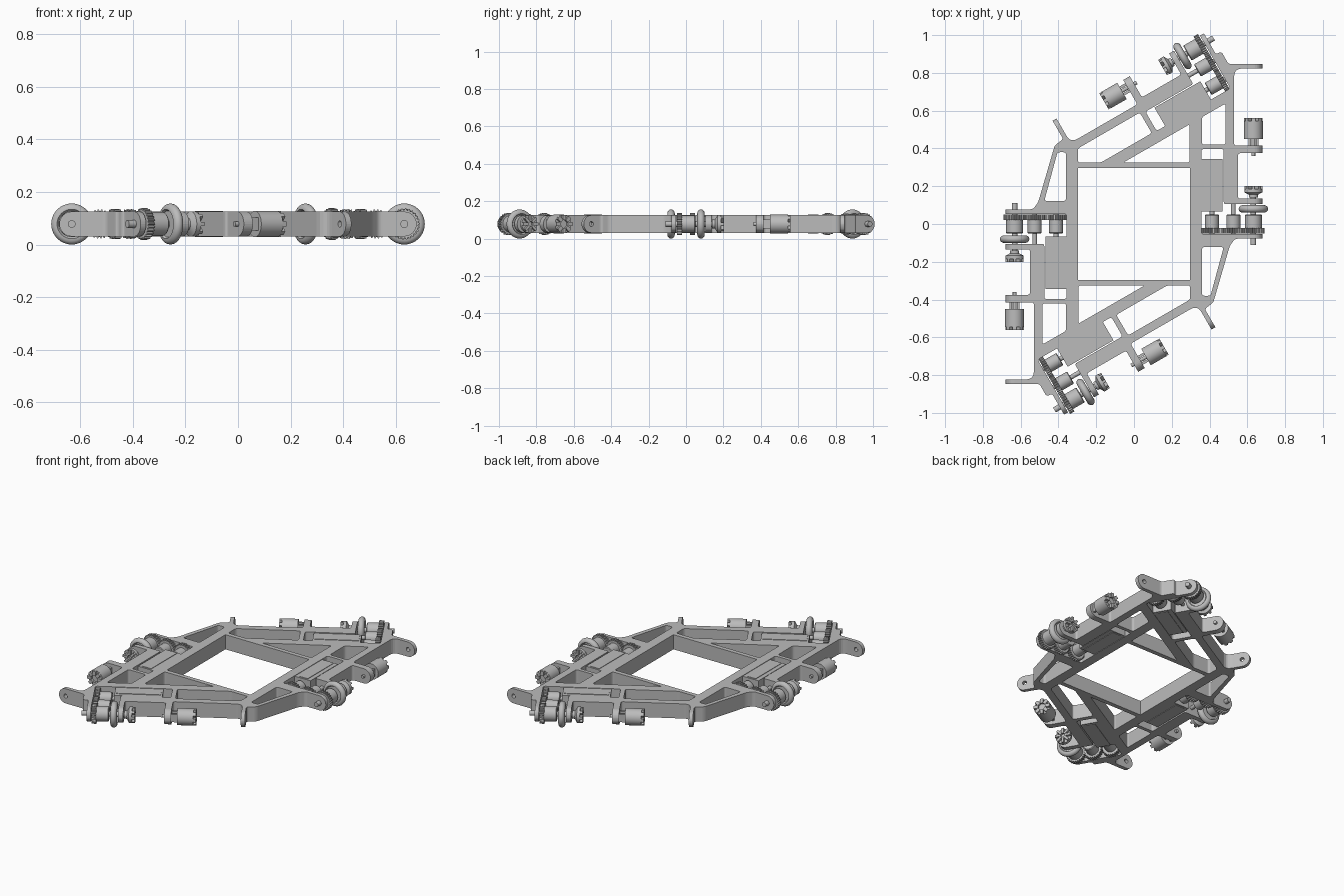
import bpy, bmesh
from math import pi, cos, sin
from mathutils import Matrix, Vector

if "Cube" in bpy.data.objects:
    bpy.data.objects.remove(bpy.data.objects["Cube"], do_unlink=True)

ZC = 0.078     # height of every axle
HALF = 0.047   # half height of the frame
A, B, C = 0.413, 0.526, 0.632   # axle positions across a drive unit

grey = bpy.data.materials.new("machine_grey")
grey.use_nodes = True
grey.diffuse_color = (0.5, 0.5, 0.5, 1)
grey.node_tree.nodes["Principled BSDF"].inputs["Base Color"].default_value = (0.5, 0.5, 0.5, 1)

# four drive units: two on the sides, two on the slanted ends
HALF_TURN = Matrix.Rotation(pi, 4, 'Z')
SLANT = Matrix.Translation((0.642, 0.382, 0)) @ Matrix.Rotation(2 * pi / 3, 4, 'Z')
UNITS = {"left": Matrix(), "back": SLANT, "right": HALF_TURN, "front": HALF_TURN @ SLANT}


def place(name, mesh, everywhere=True):
    """Link a mesh once, or once per drive unit."""
    if not mesh.materials:
        mesh.materials.append(grey)
    for unit, mat in (UNITS.items() if everywhere else [("", Matrix())]):
        ob = bpy.data.objects.new(f"{unit}_{name}".strip("_"), mesh)
        bpy.context.collection.objects.link(ob)
        ob.matrix_world = mat


def from_bmesh(name, bm):
    bmesh.ops.recalc_face_normals(bm, faces=bm.faces)
    for f in bm.faces:
        f.smooth = True
    for e in bm.edges:
        e.smooth = e.is_manifold and e.calc_face_angle(0) < 0.6
    mesh = bpy.data.meshes.new(name)
    bm.to_mesh(mesh)
    bm.free()
    place(name, mesh)


def rounded(points, r=0.014):
    """Round the corners; a third value on a point sets its own radius."""
    out, n = [], len(points)
    for i, p in enumerate(points):
        c = Vector(p[:2])
        a, b = Vector(points[i - 1][:2]) - c, Vector(points[(i + 1) % n][:2]) - c
        d = min(p[2] if len(p) > 2 else r, a.length * 0.48, b.length * 0.48)
        if d < 0.001:
            out.append(c)
            continue
        a, b = c + a.normalized() * d, c + b.normalized() * d
        for k in range(6):
            t = k / 5
            out.append(a * (1 - t) ** 2 + c * 2 * t * (1 - t) + b * t * t)
    return out


def plate(name, loops, half, matrix):
    """Flat profile with holes, extruded to a mesh."""
    cu = bpy.data.curves.new(name, 'CURVE')
    cu.dimensions, cu.fill_mode, cu.extrude = '2D', 'BOTH', half
    for loop in loops:
        sp = cu.splines.new('POLY')
        sp.points.add(len(loop) - 1)
        for q, p in zip(sp.points, loop):
            q.co = (p[0], p[1], 0, 1)
        sp.use_cyclic_u = True
    ob = bpy.data.objects.new(name + "_profile", cu)
    bpy.context.collection.objects.link(ob)
    mesh = bpy.data.meshes.new_from_object(ob.evaluated_get(bpy.context.evaluated_depsgraph_get()))
    bpy.data.objects.remove(ob, do_unlink=True)
    mesh.transform(matrix)
    for f in mesh.polygons:
        f.use_smooth = False
    return mesh


def turned(name, x, profile, n=32, teeth=0, depth=0.0):
    """Solid of revolution about a y axle; teeth are cut by alternating radii."""
    bm = bmesh.new()
    n = teeth * 4 if teeth else n
    rings = []
    for y, r in profile:
        ring = []
        for i in range(n):
            rr = r - depth if teeth and i % 4 > 1 else r
            a = 2 * pi * i / n
            ring.append(bm.verts.new((x + rr * cos(a), y, ZC + rr * sin(a))))
        rings.append(ring)
    for lo, hi in zip(rings, rings[1:]):
        for i in range(n):
            j = (i + 1) % n
            bm.faces.new((lo[i], lo[j], hi[j], hi[i]))
    bm.faces.new(rings[0])
    bm.faces.new(rings[-1])
    from_bmesh(name, bm)


def boxes(name, items):
    """Boxes given as (size, centre, turn about the coupling axle)."""
    bm = bmesh.new()
    for size, centre, turn in items:
        hub = Matrix.Translation((C, 0, ZC))
        m = hub @ Matrix.Rotation(turn, 4, 'Y') @ Matrix.Translation(centre) @ Matrix.Diagonal((*size, 1))
        bmesh.ops.create_cube(bm, size=1, matrix=m)
    from_bmesh(name, bm)


def moved(points, m):
    return [((m @ Vector((p[0], p[1], 0))).xy.to_tuple() + tuple(p[2:])) for p in points]


# outer edge of one unit: gear bay, motor slot, then the lug arms
edge = [(0.6, -0.078, 0), (0.6, -0.054, 0), (0.357, -0.054), (0.357, 0.397), (0.475, 0.397),
        (0.475, 0.105), (0.6, 0.105, 0), (0.6, 0.135, 0), (0.55, 0.135), (0.55, 0.375),
        (0.6, 0.375, 0), (0.6, 0.415, 0), (0.53, 0.415), (0.53, 0.823, 0.06),
        (0.62, 0.823, 0), (0.62, 0.847, 0)]
strut = [(0.375, -0.45), (0.42, -0.415), (0.507, -0.116), (0.535, -0.078)]
stop = [(0.473, -0.11), (0.55, -0.11), (0.55, -0.078)]
half_edge = strut + edge + moved(stop + edge, SLANT)

# openings in the frame
holes = [
    [(0.36, 0.42), (0.485, 0.42), (0.485, 0.638), (0.36, 0.566)],
    [(0.36, -0.122), (0.475, -0.122), (0.405, -0.38), (0.36, -0.38)],
    [(0.094, 0.481), (0.031, 0.59), (-0.297, 0.4), (-0.297, 0.325), (-0.176, 0.325)],
    [(-0.057, 0.325), (0.295, 0.325), (0.295, 0.528)],
]
window = [(s * 0.297, t * 0.297) for s, t in ((-1, -1), (1, -1), (1, 1), (-1, 1))]
loops = [rounded(half_edge + moved(half_edge, HALF_TURN)), window]
for h in holes:
    loops += [rounded(h), rounded(moved(h, HALF_TURN))]
place("frame", plate("frame", loops, HALF, Matrix.Translation((0, 0, ZC))), False)


# upright lugs with round ends
def lug(name, y0, y1, bore):
    end = [(C + HALF * cos(a), HALF * sin(a)) for a in (pi * (k / 16 - 0.5) for k in range(17))]
    shapes = [[(0.595, HALF)] + [(0.595, -HALF)] + end]
    if bore:
        shapes.append([(C + bore * cos(k * pi / 8), bore * sin(k * pi / 8)) for k in range(16)])
    m = Matrix.Translation((0, (y0 + y1) / 2, ZC)) @ Matrix.Rotation(pi / 2, 4, 'X')
    place(name, plate(name, shapes, (y1 - y0) / 2, m))


lug("gear_lug", -0.078, -0.054, 0)
lug("wheel_lug", 0.105, 0.135, 0)
lug("coupling_lug", 0.375, 0.415, 0)
lug("corner_lug", 0.823, 0.847, 0.013)

# motor with a stepped back
boxes("motor", [((0.112, 0.28, 0.088), (A - C, 0.205, 0), 0),
                ((0.06, 0.26, 0.094), (A - C, 0.205, 0), 0)])
turned("motor_shaft", A, [(-0.06, 0.013), (0.07, 0.013)], 16)

# gear train
for label, x, rim, hub in (("motor", A, 0.058, 0.037), ("idler", B, 0.056, 0.037), ("wheel", C, 0.06, 0.045)):
    turned(label + "_gear", x, [(-0.049, rim), (-0.022, rim)], teeth=26, depth=0.007)
    turned(label + "_gear_hub", x, [(-0.023, hub), (0.046, hub), (0.05, hub - 0.004)])
turned("idler_shaft", B, [(-0.06, 0.012), (0.11, 0.012)], 16)

# wheel with a rounded tread
tread = [(0.08 - 0.02 * cos(t), 0.056 + 0.022 * sin(t)) for t in (pi * k / 10 for k in range(11))]
turned("wheel", C, [(0.068, 0.03), (0.068, 0.05)] + tread + [(0.092, 0.05), (0.092, 0.03)], 40)
turned("wheel_axle", C, [(-0.11, 0.015), (0.17, 0.015)], 16)

# jaw clutch on the wheel axle
turned("clutch_cone", C, [(0.14, 0.024), (0.155, 0.024), (0.168, 0.048), (0.186, 0.048)])
boxes("clutch_jaws", [((0.034, 0.018, 0.014), (0.03, 0.193, 0), k * pi / 4) for k in range(8)])

# facing coupling, carried by two ears
turned("coupling_body", C, [(0.45, 0.05), (0.545, 0.05)])
boxes("coupling_jaws", [((0.028, 0.016, 0.02), (0.035, 0.552, 0), k * pi / 4) for k in range(8)])
boxes("coupling_ears", [((0.014, 0.044, 0.05), (s * 0.02, 0.432, 0), 0) for s in (-1, 1)])
turned("coupling_axle", C, [(0.36, 0.01), (0.46, 0.01)], 16)
